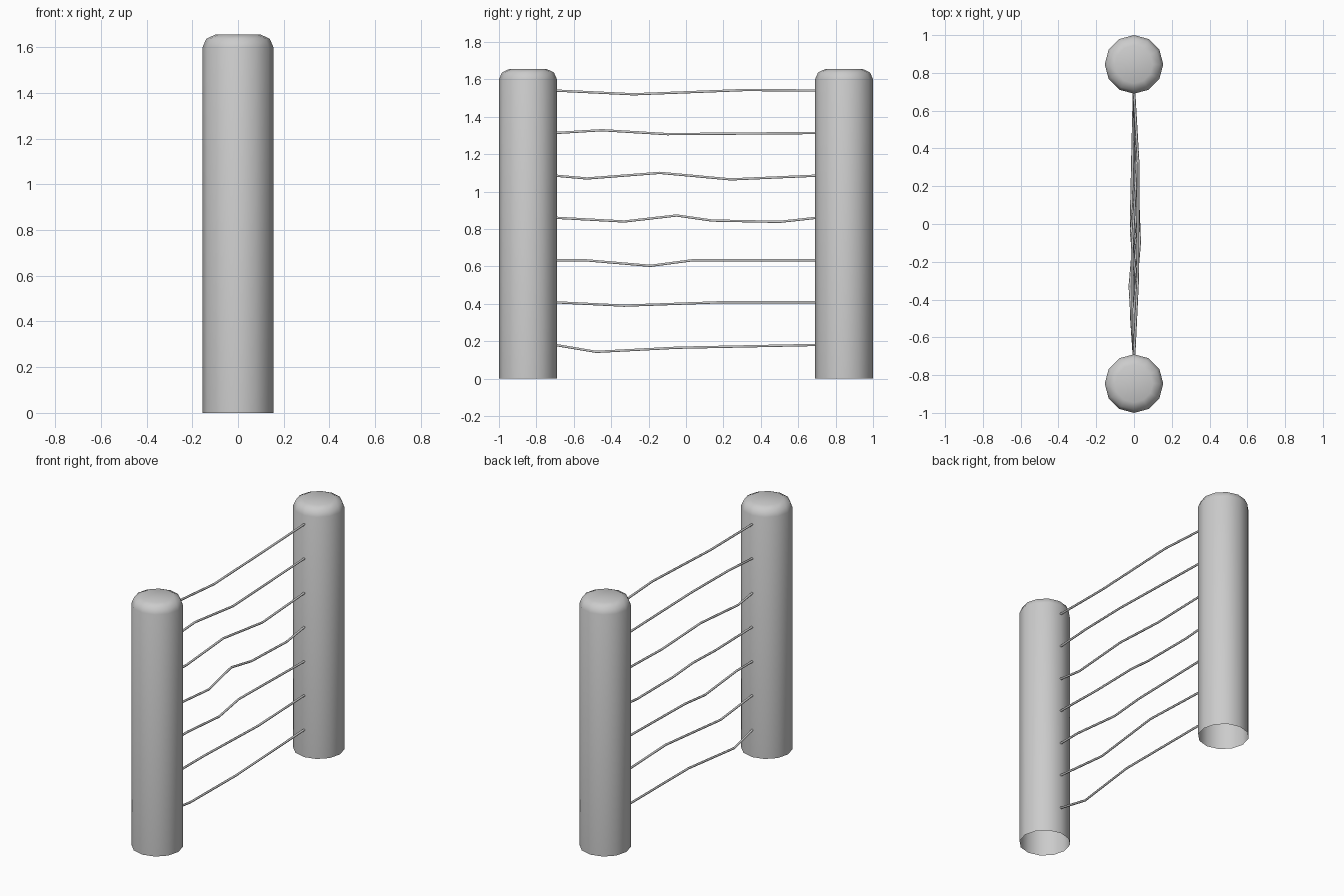
import bpy, bmesh
from math import radians, cos, sin, tau

if "Cube" in bpy.data.objects:
    bpy.data.objects.remove(bpy.data.objects["Cube"])

POST_Y, SIDES = 0.845, 12
PROFILE = [(0.155, 0), (0.155, 1.6), (0.139, 1.637), (0.1, 1.655)]


# Round post with a chamfered top and open underside
def post(name, y):
    bm = bmesh.new()
    rings = [[bm.verts.new((r * cos(tau * i / SIDES), r * sin(tau * i / SIDES), z))
              for i in range(SIDES)] for r, z in PROFILE]
    for a, b in zip(rings, rings[1:]):
        for i in range(SIDES):
            j = (i + 1) % SIDES
            bm.faces.new((a[i], a[j], b[j], b[i]))
    bm.faces.new(rings[-1])
    mesh = bpy.data.meshes.new(name)
    bm.to_mesh(mesh)
    bm.free()
    ob = bpy.data.objects.new(name, mesh)
    ob.location.y = y
    bpy.context.collection.objects.link(ob)
    bpy.ops.object.select_all(action='DESELECT')
    ob.select_set(True)
    bpy.context.view_layer.objects.active = ob
    bpy.ops.object.shade_smooth_by_angle(angle=radians(50))


# Thin bent wire strung between the posts
def wire(name, z, kinks):
    cu = bpy.data.curves.new(name, 'CURVE')
    cu.dimensions = '3D'
    cu.bevel_depth = 0.007
    cu.bevel_resolution = 1
    pts = [(0, -0.7, z)] + kinks + [(0, 0.7, z)]
    sp = cu.splines.new('POLY')
    sp.points.add(len(pts) - 1)
    for p, co in zip(sp.points, pts):
        p.co = (*co, 1)
    bpy.context.collection.objects.link(bpy.data.objects.new(name, cu))


post("front_post", -POST_Y)
post("back_post", POST_Y)

# Wire end height, then kinks as (x, y, z)
WIRES = [
    (0.18, [(-0.015, -0.48, 0.143), (0.018, -0.05, 0.165)]),
    (0.408, [(-0.022, -0.33, 0.39), (0.022, 0.18, 0.408)]),
    (0.632, [(0, -0.53, 0.632), (-0.005, -0.19, 0.603), (-0.015, 0.03, 0.632)]),
    (0.86, [(0.015, -0.33, 0.84), (-0.015, -0.05, 0.872), (0, 0.14, 0.845), (0.007, 0.5, 0.838)]),
    (1.085, [(-0.01, -0.53, 1.07), (-0.01, -0.14, 1.1), (0.01, 0.24, 1.065)]),
    (1.313, [(0, -0.45, 1.328), (0.03, -0.1, 1.307)]),
    (1.54, [(0.02, -0.28, 1.52), (0.022, 0.32, 1.543)]),
]
for n, (z, kinks) in enumerate(WIRES, 1):
    wire(f"wire_{n}", z, kinks)
